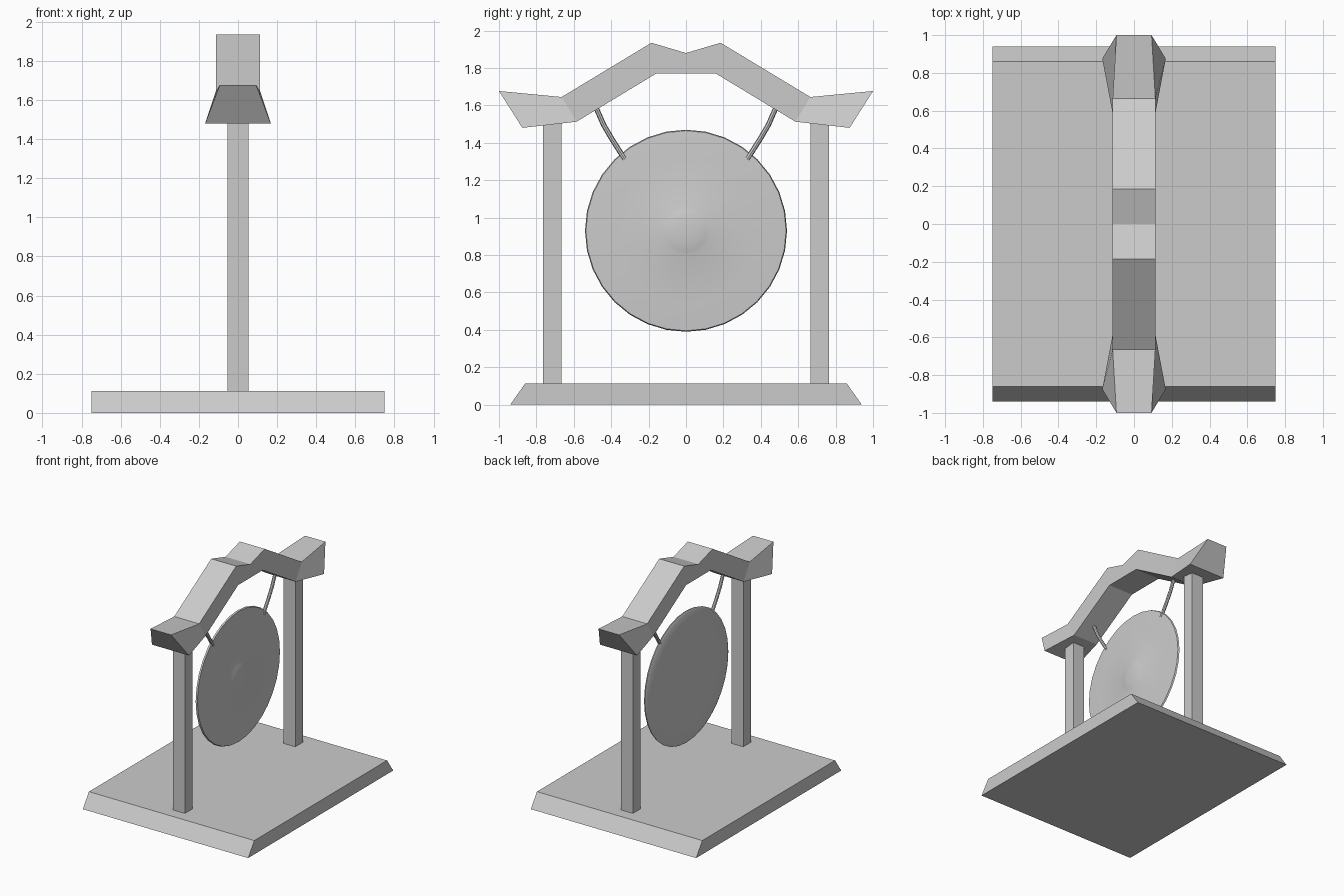
import bpy, bmesh, math

if "Cube" in bpy.data.objects:
    bpy.data.objects.remove(bpy.data.objects["Cube"])


def finish(name, bm, smooth=False):
    bmesh.ops.recalc_face_normals(bm, faces=bm.faces)
    me = bpy.data.meshes.new(name)
    bm.to_mesh(me)
    bm.free()
    ob = bpy.data.objects.new(name, me)
    bpy.context.collection.objects.link(ob)
    if smooth:
        bpy.ops.object.select_all(action='DESELECT')
        ob.select_set(True)
        bpy.context.view_layer.objects.active = ob
        bpy.ops.object.shade_smooth_by_angle(angle=math.radians(35))
    return ob


def loft(name, rings, smooth=False):
    """Skin consecutive rings of points and cap both ends."""
    bm = bmesh.new()
    rows = [[bm.verts.new(p) for p in r] for r in rings]
    n = len(rows[0])
    for a, b in zip(rows, rows[1:]):
        for i in range(n):
            j = (i + 1) % n
            bm.faces.new((a[i], a[j], b[j], b[i]))
    bm.faces.new(rows[0])
    bm.faces.new(rows[-1])
    return finish(name, bm, smooth)


def rect(hx, y0, y1, z):
    return [(-hx, y0, z), (hx, y0, z), (hx, y1, z), (-hx, y1, z)]


# base with sloped ends
loft("base", [rect(0.75, -0.94, 0.94, 0), rect(0.75, -0.86, 0.86, 0.113)])

# roof beam: top y, z, half width, then bottom y, z, half width
half = [(0, 1.88, .113, 0, 1.77, .113),
        (.185, 1.935, .113, .16, 1.77, .113),
        (.665, 1.645, .113, .585, 1.513, .113),
        (1.0, 1.677, .093, .875, 1.48, .168)]
left = [(-a, b, c, -d, e, f) for a, b, c, d, e, f in half[:0:-1]]
loft("roof_beam", [[(-c, a, b), (c, a, b), (f, d, e), (-f, d, e)]
                   for a, b, c, d, e, f in left + half])

for s, side in ((-1, "left"), (1, "right")):
    # square post
    loft(side + "_post", [rect(0.054, s * .665, s * .765, z) for z in (0.1, 1.52)])
    # bowed hanging rope, passing through the gong plate
    path = [(.50, 1.63), (.476, 1.577), (.44, 1.495), (.396, 1.42), (.326, 1.31)]
    rings = []
    for i, (y, z) in enumerate(path):
        a, b = path[max(i - 1, 0)], path[min(i + 1, len(path) - 1)]
        t = math.atan2(b[1] - a[1], b[0] - a[0])
        r = 0.014
        rings.append([(r * math.cos(k * math.pi / 4),
                       s * (y - r * math.sin(k * math.pi / 4) * math.sin(t)),
                       z + r * math.sin(k * math.pi / 4) * math.cos(t))
                      for k in range(8)])
    loft(side + "_rope", rings, True)

# gong: thin lathed plate with a shallow centre boss on the +x face
profile = [(.39, -.012), (.525, -.014), (.54, -.006), (.535, .006),
           (.39, .014), (.13, .018), (.11, .024), (.05, .032)]
loft("gong", [[(x, r * math.cos(k * math.pi / 16), .93 + r * math.sin(k * math.pi / 16))
               for k in range(32)] for r, x in profile], True)
